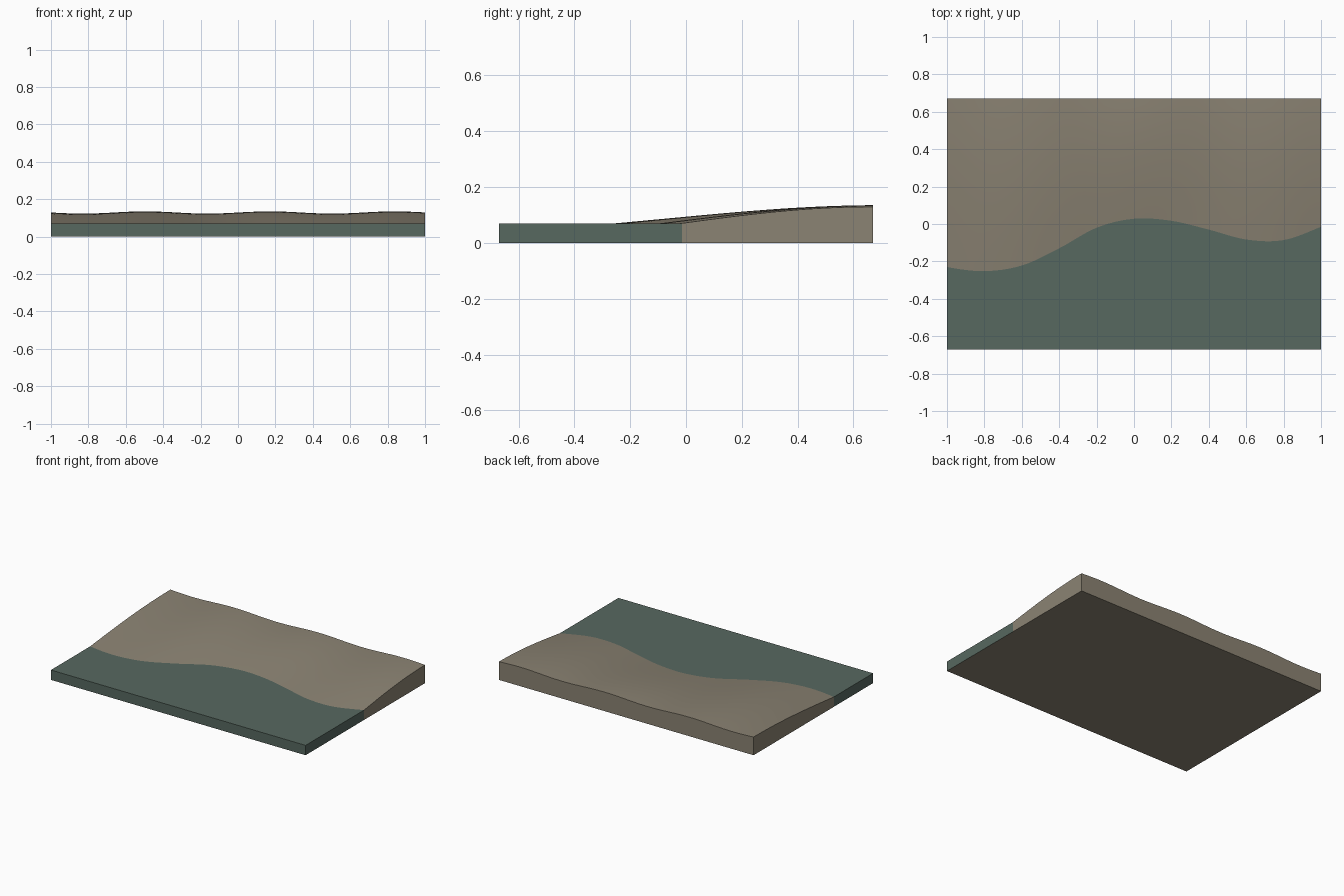
import bpy, bmesh, math

if "Cube" in bpy.data.objects:
    bpy.data.objects.remove(bpy.data.objects["Cube"])

W, D, WATER_Z = 1.0, 0.67, 0.07
NX = 60
# shoreline y at x = -1.2 ... 1.2, every 0.2
SHORE = [-0.18, -0.23, -0.252, -0.222, -0.13, -0.02, 0.028, 0.017, -0.03, -0.083, -0.086, -0.015, 0.07]


def material(name, srgb):
    m = bpy.data.materials.new(name)
    lin = [((c / 255 + 0.055) / 1.055) ** 2.4 for c in srgb]
    m.diffuse_color = (*lin, 1)
    m.use_nodes = True
    m.node_tree.nodes["Principled BSDF"].inputs["Base Color"].default_value = m.diffuse_color
    return m


sand = material("sand", (139, 131, 115))
water = material("water green", (87, 104, 96))


def shore(x):
    f = (x + 1.2) / 0.2
    i = min(max(int(f + 1e-6), 1), len(SHORE) - 3)
    t = f - i
    a, b, c, d = SHORE[i - 1:i + 3]
    return 0.5 * (2 * b + (c - a) * t + (2 * a - 5 * b + 4 * c - d) * t * t
                  + (3 * b - a - 3 * c + d) * t ** 3)


def land_z(x, t):
    ripple = 0.006 * math.cos(2 * math.pi * (x - 0.17) / 0.667) * t
    return WATER_Z + 0.059 * math.sin(t * math.pi / 2) + ripple


def strip(name, mat, y0, y1, height, rows, outer_row):
    """Curved top surface with side walls down to z = 0 (open at the shoreline)."""
    bm = bmesh.new()
    top = []
    for j in range(rows + 1):
        t = j / rows
        row = []
        for i in range(NX + 1):
            x = -W + 2 * W * i / NX
            a, b = y0(x), y1(x)
            row.append(bm.verts.new((x, a + (b - a) * t, height(x, t))))
        top.append(row)
    for j in range(rows):
        for i in range(NX):
            f = bm.faces.new((top[j][i], top[j][i + 1], top[j + 1][i + 1], top[j + 1][i]))
            f.smooth = True

    def wall(edge):
        low = [bm.verts.new((v.co.x, v.co.y, 0)) for v in edge]
        high = [bm.verts.new(v.co) for v in edge]
        for k in range(len(edge) - 1):
            bm.faces.new((low[k], low[k + 1], high[k + 1], high[k]))

    right = [r[-1] for r in top]
    left = [r[0] for r in reversed(top)]
    wall(right)
    wall(left)
    wall(top[0] if outer_row == 0 else list(reversed(top[-1])))
    me = bpy.data.meshes.new(name)
    bm.to_mesh(me)
    bm.free()
    me.materials.append(mat)
    ob = bpy.data.objects.new(name, me)
    bpy.context.collection.objects.link(ob)


# Sandy bank rising to the back, and flat water in front
strip("sand_bank", sand, shore, lambda x: D, land_z, 20, 1)
strip("water", water, lambda x: -D, shore, lambda x, t: WATER_Z, 4, 0)

# Underside
me = bpy.data.meshes.new("underside")
me.from_pydata([(-W, -D, 0), (W, -D, 0), (W, D, 0), (-W, D, 0)], [], [(0, 3, 2, 1)])
me.materials.append(sand)
bpy.context.collection.objects.link(bpy.data.objects.new("underside", me))
